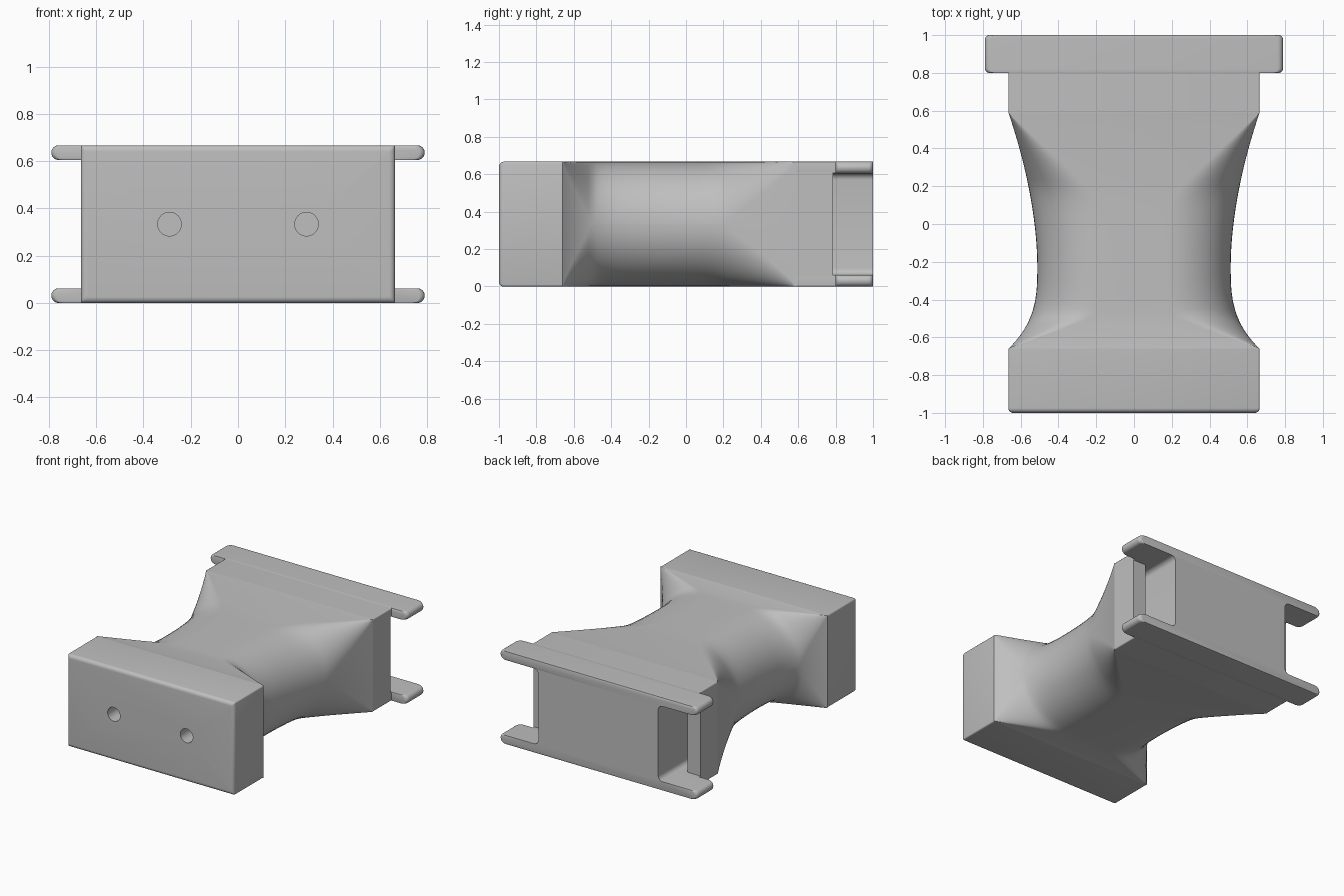
import bpy, bmesh, math

if "Cube" in bpy.data.objects:
    bpy.data.objects.remove(bpy.data.objects["Cube"], do_unlink=True)

H = 0.667          # overall height
MID = H / 2
HALF = 0.665       # half width of the body
PLATE = 0.062      # thickness of the rear flanges

grey = bpy.data.materials.new("plain grey")
grey.use_nodes = True
grey.diffuse_color = (0.52, 0.52, 0.52, 1)
grey.node_tree.nodes["Principled BSDF"].inputs["Base Color"].default_value = (0.52, 0.52, 0.52, 1)


def loft(name, sections):
    """Skin a list of (y, [(x, z), ...]) outlines and cap both ends."""
    bm = bmesh.new()
    rings = [[bm.verts.new((x, y, z)) for x, z in pts] for y, pts in sections]
    n = len(rings[0])
    for a, b in zip(rings, rings[1:]):
        for i in range(n):
            j = (i + 1) % n
            bm.faces.new((a[i], a[j], b[j], b[i]))
    bm.faces.new(rings[0][::-1])
    bm.faces.new(rings[-1])
    bmesh.ops.recalc_face_normals(bm, faces=bm.faces)
    mesh = bpy.data.meshes.new(name)
    bm.to_mesh(mesh)
    bm.free()
    obj = bpy.data.objects.new(name, mesh)
    bpy.context.collection.objects.link(obj)
    mesh.materials.append(grey)
    return obj


def smooth(obj):
    bpy.ops.object.select_all(action="DESELECT")
    obj.select_set(True)
    bpy.context.view_layer.objects.active = obj
    bpy.ops.object.shade_smooth_by_angle(angle=math.radians(35))


def rounded_rect(hw, hh, rx, rz, steps):
    """Rectangle about mid height with elliptical corners."""
    pts = []
    for q, (sx, sz) in enumerate(((1, 1), (-1, 1), (-1, -1), (1, -1))):
        for k in range(steps + 1):
            a = math.pi / 2 * (q + k / steps)
            pts.append((sx * (hw - rx) + rx * math.cos(a),
                        MID + sz * (hh - rz) + rz * math.sin(a)))
    return pts


def arc(cx, cz, r, a0, a1, steps=6):
    return [(cx + r * math.cos(math.radians(a0 + (a1 - a0) * k / steps)),
             cz + r * math.sin(math.radians(a0 + (a1 - a0) * k / steps)))
            for k in range(steps + 1)]


def i_profile(hw, core, tip):
    """I-beam outline: two flanges joined to a core by fillets."""
    f = 0.035
    up = arc(core + f, H - PLATE - f, f, 180, 90)
    up += arc(hw - tip, H - PLATE + tip, tip, -90, 0)
    up += arc(hw - tip, H - tip, tip, 0, 90)
    low = [(x, H - z) for x, z in up][::-1]
    right = low + up
    return right + [(-x, z) for x, z in right][::-1]


# Front block with softly rounded front edges
R = 0.025
front = []
for k in range(6):
    a = math.pi / 2 * k / 5
    inset = R * (1 - math.sin(a))
    front.append((-1 + R * (1 - math.cos(a)),
                  rounded_rect(HALF - inset, MID - inset, 0.01, 0.01, 3)))
front.append((-0.66, rounded_rect(HALF, MID, 0.01, 0.01, 3)))
front_block = loft("front_block", front)

# Two blind screw holes
for x in (-0.29, 0.29):
    bpy.ops.mesh.primitive_cylinder_add(vertices=32, radius=0.05, depth=0.5,
                                        location=(x, -1, MID),
                                        rotation=(math.pi / 2, 0, 0))
    cutter = bpy.context.object
    cutter.name = "hole_cutter"
    cutter.hide_render = True
    cutter.data.materials.append(grey)
    cut = front_block.modifiers.new("hole", "BOOLEAN")
    cut.operation = "DIFFERENCE"
    cut.solver = "EXACT"
    cut.object = cutter
    bpy.context.view_layer.objects.active = front_block
    bpy.ops.object.modifier_apply(modifier=cut.name)
    bpy.data.objects.remove(cutter, do_unlink=True)
smooth(front_block)


# Waist: rectangular ends blending into a rounded, narrow middle
def waist_section(y):
    if y > -0.22:
        hw = 0.512 + 0.153 * ((y + 0.22) / 0.81) ** 1.8
    else:
        hw = 0.512 + 0.153 * ((-0.22 - y) / 0.44) ** 3
    flat = max(HALF - (0.59 - y) * 1.1, HALF - (y + 0.66) * 2.8)
    flat = 0.17 + (flat - 0.17 + math.hypot(flat - 0.17, 0.08)) / 2
    rx = max(hw - flat, 0.002)
    rz = max(0.33 * min(1, rx / 0.31) ** 0.8, 0.002)
    return rounded_rect(hw, MID, rx, rz, 14)


N = 56
ys = [-0.035 - 0.625 * math.cos(math.pi * k / N) for k in range(N + 1)]
smooth(loft("waist", [(y, waist_section(y)) for y in ys]))

# Rear body: I-beam, whose recesses form the side pockets
CORE = 0.478
smooth(loft("rear_body", [(y, i_profile(HALF, CORE, 0.008)) for y in (0.59, 0.8)]))

# Wide rear flanges with rounded tips
C = 0.025
flange = []
for k in range(6):
    a = math.pi / 2 * k / 5
    flange.append((0.8 + C * (1 - math.cos(a)), 0.79 - C * (1 - math.sin(a))))
flange += [(1.8 - y, w) for y, w in flange[::-1]]
smooth(loft("rear_flanges", [(y, i_profile(w, CORE, 0.0305)) for y, w in flange]))

# Thin walls closing the pockets on each side
for side, sign in (("left", 1), ("right", -1)):
    z0, z1 = PLATE - 0.01, H - PLATE + 0.01
    pts = [(sign * x, z) for x, z in ((0.56, z0), (HALF, z0), (HALF, z1), (0.56, z1))]
    loft(side + "_pocket_wall", [(0.59, pts), (0.785, pts)])
